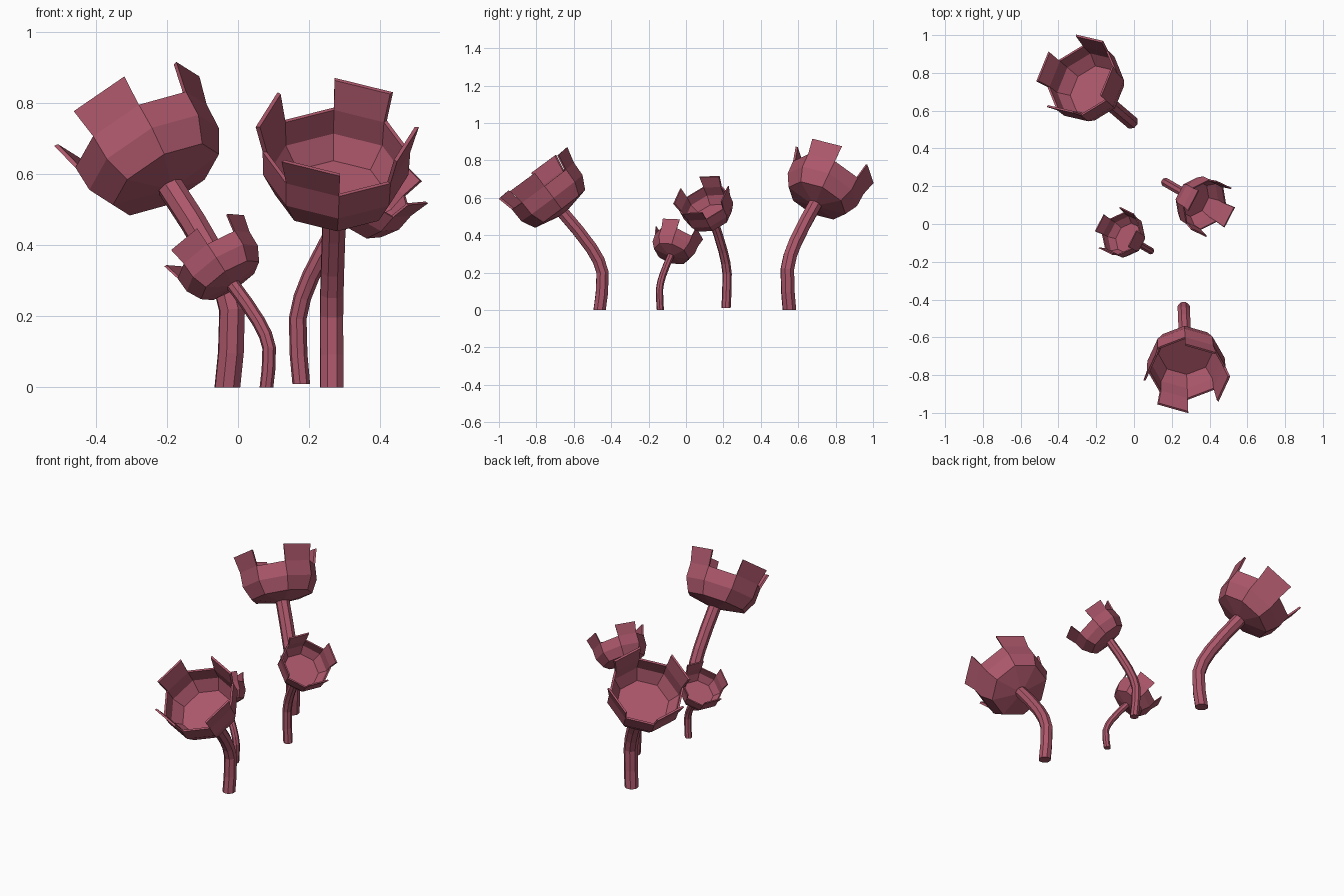
import bpy, bmesh
from math import cos, sin, pi, radians
from mathutils import Matrix, Vector

cube = bpy.data.objects.get("Cube")
if cube:
    bpy.data.objects.remove(cube, do_unlink=True)

# single colour for the whole cluster
rose = bpy.data.materials.new("dusty_rose")
rose.use_nodes = True
colour = (0.41, 0.095, 0.145, 1)
rose.diffuse_color = colour
rose.node_tree.nodes["Principled BSDF"].inputs["Base Color"].default_value = colour

SIDES = 8
# closed cup section: outside from base to rim, then inside down to the floor (radius, height)
CUP = [(0.04, 0.03), (0.168, 0.057), (0.205, 0.13), (0.208, 0.21),
       (0.196, 0.21), (0.192, 0.13), (0.145, 0.07)]
# stem centre line in the leaning plane (offset, height)
STEM = [(0, 0), (-0.012, 0.09), (-0.016, 0.2), (0.005, 0.265),
        (0.043, 0.33), (0.115, 0.425), (0.2, 0.525)]
STEM_RADIUS = 0.035


def polar(radius, i, z):
    a = 2 * pi * i / SIDES
    return Vector((radius * cos(a), radius * sin(a), z))


def loft(bm, rings):
    """Skin a list of point rings and cap both ends."""
    vs = [[bm.verts.new(p) for p in ring] for ring in rings]
    for low, high in zip(vs, vs[1:]):
        n = len(low)
        for i in range(n):
            j = (i + 1) % n
            bm.faces.new((low[i], low[j], high[j], high[i]))
    bm.faces.new(vs[0][::-1])
    bm.faces.new(vs[-1])


def finish(bm, name, matrix):
    bmesh.ops.recalc_face_normals(bm, faces=bm.faces)
    bm.transform(matrix)
    mesh = bpy.data.meshes.new(name)
    bm.to_mesh(mesh)
    bm.free()
    mesh.materials.append(rose)
    bpy.context.collection.objects.link(bpy.data.objects.new(name, mesh))


def flower(name, base, lean, stem_size, head_size, tilt, spin=0, stretch=1):
    place = Matrix.Translation(base) @ Matrix.Rotation(radians(lean), 4, 'Z')

    # bent stem
    path = [Vector((s, 0, z * stretch)) for s, z in STEM]
    rings = []
    for k, p in enumerate(path):
        along = path[min(k + 1, len(path) - 1)] - path[max(k - 1, 0)]
        if k == 0:
            along = Vector((0, 0, 1))
        along.normalize()
        side = Vector((0, 1, 0)).cross(along)
        ring = []
        for i in range(SIDES):
            q = polar(STEM_RADIUS, i + 0.5, 0)
            ring.append(p + side * q.x + Vector((0, q.y, 0)))
        rings.append(ring)
    bm = bmesh.new()
    loft(bm, rings)
    finish(bm, name + "_stem", place @ Matrix.Scale(stem_size, 4))

    # faceted cup
    joint = Vector((0.177, 0, 0.495 * stretch)) * stem_size
    head = (place @ Matrix.Translation(joint)
            @ Matrix.Rotation(radians(tilt), 4, 'Y')
            @ Matrix.Rotation(radians(spin), 4, 'Z')
            @ Matrix.Scale(head_size, 4))
    bm = bmesh.new()
    loft(bm, [[polar(r, i, z) for i in range(SIDES)] for r, z in CUP])
    finish(bm, name + "_cup", head)

    # flared petals on every other side of the rim
    bm = bmesh.new()
    for i in range(0, SIDES, 2):
        loft(bm, [[polar(r, i, z), polar(r, i + 1, z),
                   polar(r - 0.012, i + 1, z), polar(r - 0.012, i, z)]
                  for r, z in ((0.208, 0.21), (0.23, 0.298))])
    finish(bm, name + "_petals", head)


flower("front_flower", (0.264, -0.462, 0), -87.5, 1, 1, 37, 45)
flower("back_flower", (-0.03, 0.553, 0), 139.5, 1.09, 1, 37)
flower("small_flower", (0.08, -0.137, 0), 150, 0.555, 0.58, 37, -19)
flower("side_flower", (0.178, 0.214, 0.01), -30, 0.72, 0.69, 43, -19, 1.277)
